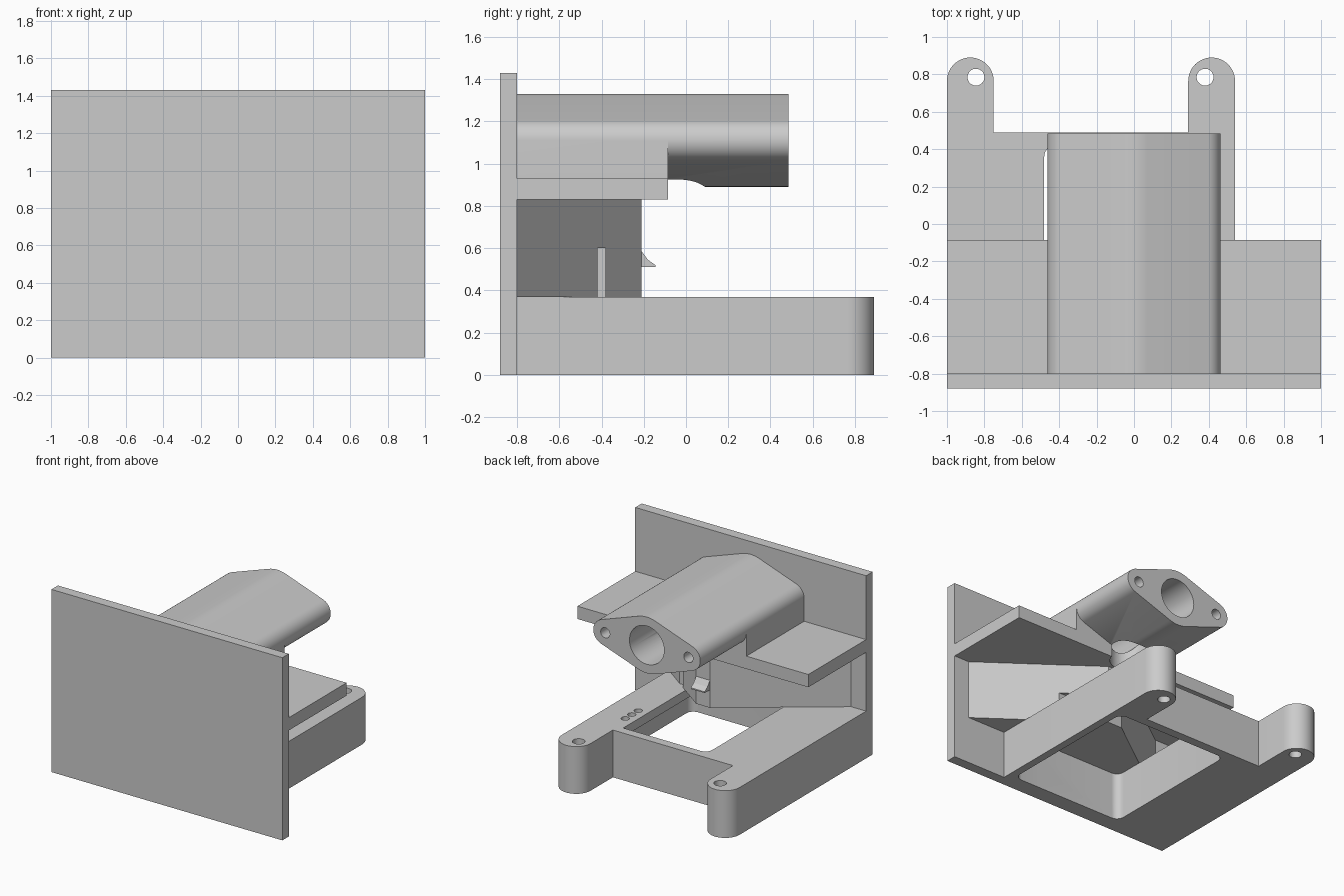
import bpy, bmesh, math
from math import sin, cos, pi, asin

if "Cube" in bpy.data.objects:
    bpy.data.objects.remove(bpy.data.objects["Cube"], do_unlink=True)

grey = bpy.data.materials.new("light grey")
grey.use_nodes = True
GREY = (0.6, 0.6, 0.6, 1)
grey.diffuse_color = GREY
grey.node_tree.nodes["Principled BSDF"].inputs["Base Color"].default_value = GREY


def prism(name, pts, lo, hi, axis="z"):
    """Extrude a 2D outline along an axis: z uses (x, y), y uses (x, z), x uses (y, z)."""
    place = {"z": lambda a, b, t: (a, b, t),
             "y": lambda a, b, t: (a, t, b),
             "x": lambda a, b, t: (t, a, b)}[axis]
    bm = bmesh.new()
    rings = [[bm.verts.new(place(a, b, t)) for a, b in pts] for t in (lo, hi)]
    for ring in rings:
        bm.faces.new(ring)
    n = len(pts)
    for i in range(n):
        j = (i + 1) % n
        bm.faces.new((rings[0][i], rings[0][j], rings[1][j], rings[1][i]))
    bmesh.ops.recalc_face_normals(bm, faces=bm.faces)
    me = bpy.data.meshes.new(name)
    bm.to_mesh(me)
    bm.free()
    me.materials.append(grey)
    ob = bpy.data.objects.new(name, me)
    bpy.context.collection.objects.link(ob)
    return ob


def arc(cx, cy, r, start, end, steps=24):
    return [(cx + r * cos(start + (end - start) * i / steps),
             cy + r * sin(start + (end - start) * i / steps)) for i in range(steps + 1)]


def circle(cx, cy, r, steps=48):
    return arc(cx, cy, r, 0, 2 * pi, steps)[:-1]


def rect(x0, x1, y0, y1):
    return [(x0, y0), (x1, y0), (x1, y1), (x0, y1)]


def combine(ob, other, operation="DIFFERENCE"):
    """Apply a boolean and discard the helper."""
    mod = ob.modifiers.new("bool", "BOOLEAN")
    mod.operation, mod.object, mod.solver = operation, other, "EXACT"
    bpy.context.view_layer.objects.active = ob
    bpy.ops.object.modifier_apply(modifier=mod.name)
    bpy.data.objects.remove(other, do_unlink=True)


def smooth(ob):
    bpy.ops.object.select_all(action="DESELECT")
    ob.select_set(True)
    bpy.context.view_layer.objects.active = ob
    bpy.ops.object.shade_smooth_by_angle(angle=math.radians(30))


# Front plate and shelf
BACK = -0.8
prism("front_plate", rect(-1, 1, -0.88, BACK), 0, 1.43)
shelf = prism("shelf", rect(-1, 1, BACK, -0.085), 0.83, 0.93)

# Base frame with two rounded lugs
TOP = 0.37
outline = [(-1, BACK), (0.54, BACK)]
outline += arc(0.415, 0.765, 0.125, 0, pi) + [(0.29, 0.49), (-0.75, 0.49)]
outline += arc(-0.875, 0.765, 0.125, 0, pi)
base = prism("base_frame", outline, 0, TOP)


def opening(x1, r):
    """Window outline, rounded on the right edge only when r is given."""
    x0, y0, y1, q = -0.48, -0.75, 0.42, 0.06
    pts = arc(x0 + q, y1 - q, q, pi / 2, pi, 8) + arc(x0 + q, y0 + q, q, pi, 1.5 * pi, 8)
    if r:
        return pts + arc(x1 - r, y0 + r, r, 1.5 * pi, 2 * pi, 8) + arc(x1 - r, y1 - r, r, 0, pi / 2, 8)
    return pts + [(x1, y0), (x1, y1)]


# Window is wider below, leaving a thin ledge on one side
combine(base, prism("window_cutter", opening(0.25, 0), -0.1, 0.5))
combine(base, prism("ledge_cutter", opening(0.48, 0.06), -0.1, 0.3))
holes = [(-0.845, 0.785, 0.045), (0.38, 0.785, 0.045)]
holes += [(0.33, y, 0.03) for y in (0.12, 0.2, 0.28)]
for x, y, r in holes:
    combine(base, prism("hole_cutter", circle(x, y, r), -0.1, 0.5))
smooth(base)

# Tapered support between base and shelf, with a side slot
support = prism("tapered_support",
                [(-0.87, BACK), (0.87, BACK), (0.06, -0.21), (-0.06, -0.21)], TOP, 0.83)
combine(support, prism("slot_cutter", rect(0.26, 0.6, -0.42, -0.38), 0.3, 0.6))

# Catch on the narrow face of the support
prism("catch", [(-0.21, 0.51), (-0.145, 0.51), (-0.145, 0.52), (-0.18, 0.545), (-0.21, 0.585)],
      -0.06, 0.06, "x")

# Flanged tube housing: one large circle blended into two small ones
CZ, R, r, CX = 1.11, 0.22, 0.1, 0.363
a = asin((R - r) / CX)
profile = arc(CX, CZ, r, a - pi / 2, pi / 2 - a)
profile += arc(0, CZ, R, pi / 2 - a, pi / 2 + a, 12)
profile += arc(-CX, CZ, r, pi / 2 + a, 1.5 * pi - a)
profile += arc(0, CZ, R, 1.5 * pi - a, 1.5 * pi + a, 12)
tube = prism("tube_housing", profile, BACK, 0.485, "y")
combine(tube, prism("saddle", rect(-CX - r, CX + r, 0.93, CZ), BACK, -0.085, "y"), "UNION")

# Main bore, bolt holes and the upright port
combine(tube, prism("bore_cutter", circle(0, CZ, 0.15), BACK + 0.01, 0.6, "y"))
for x in (-0.36, 0.36):
    combine(tube, prism("bolt_cutter", circle(x, CZ, 0.04, 24), 0, 0.6, "y"))
for part in (tube, shelf):
    combine(part, prism("port_cutter", circle(0, -0.05, 0.14), 0.7, CZ))
    smooth(part)
